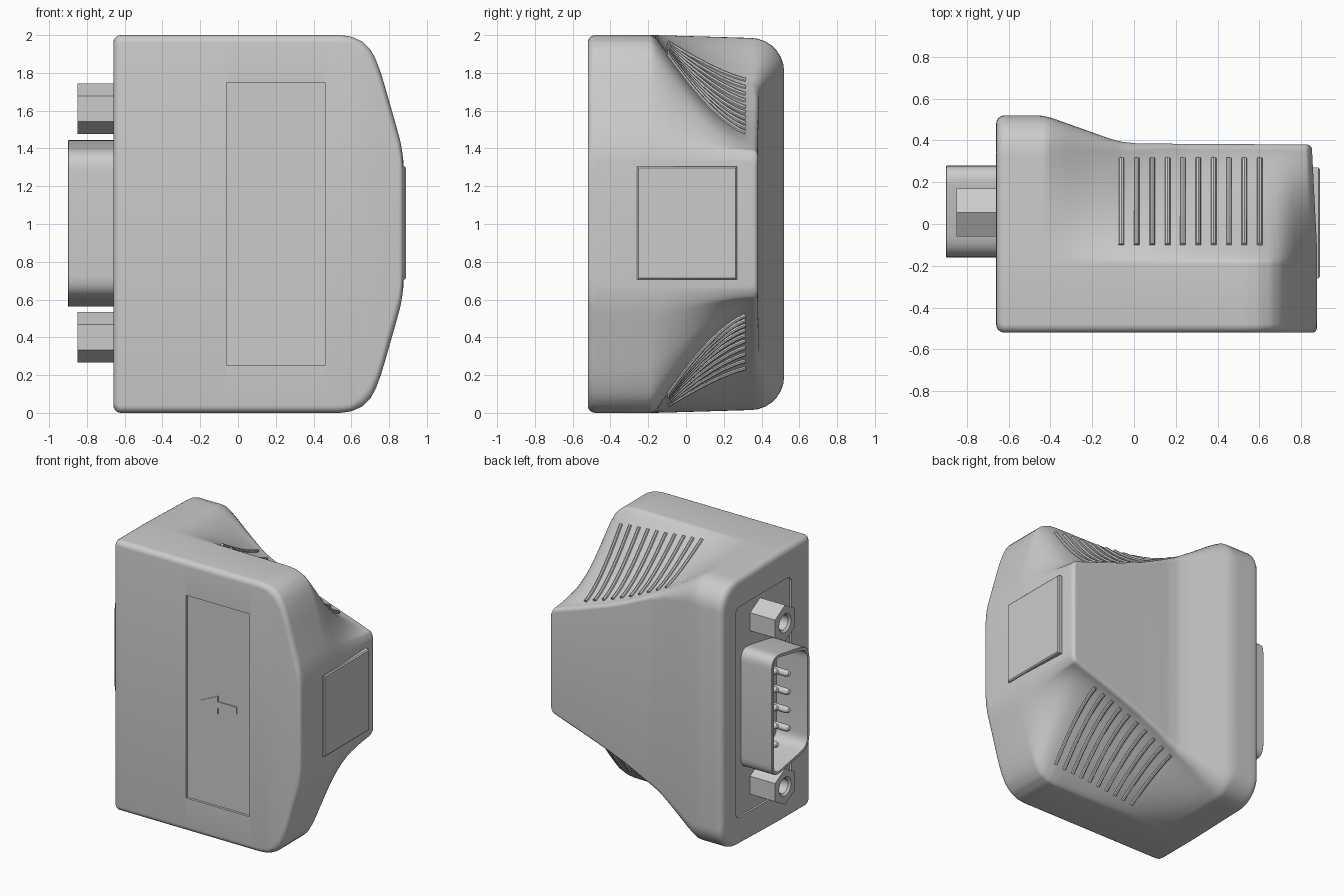
import bpy, bmesh
from math import pi, sin, cos, radians, hypot
from mathutils import Vector

old = bpy.data.objects.get("Cube")
if old:
    bpy.data.objects.remove(old, do_unlink=True)

grey = bpy.data.materials.new("light_grey")
grey.use_nodes = True
grey.diffuse_color = (0.6, 0.6, 0.6, 1)
grey.node_tree.nodes["Principled BSDF"].inputs["Base Color"].default_value = (0.6, 0.6, 0.6, 1)


def select(ob):
    bpy.ops.object.select_all(action='DESELECT')
    ob.select_set(True)
    bpy.context.view_layer.objects.active = ob


def shade(ob):
    select(ob)
    bpy.ops.object.shade_smooth_by_angle(angle=radians(32))


def loft(name, rings, caps=True, smooth=True):
    """Skin equal-length rings of points into one mesh object."""
    bm = bmesh.new()
    loops = [[bm.verts.new(p) for p in ring] for ring in rings]
    for a, b in zip(loops, loops[1:]):
        for i in range(len(a)):
            j = (i + 1) % len(a)
            bm.faces.new((a[i], a[j], b[j], b[i]))
    if caps:
        bm.faces.new(loops[0])
        bm.faces.new(loops[-1])
    bmesh.ops.recalc_face_normals(bm, faces=bm.faces)
    if caps and bm.calc_volume(signed=True) < 0:
        bmesh.ops.reverse_faces(bm, faces=bm.faces)
    mesh = bpy.data.meshes.new(name)
    bm.to_mesh(mesh)
    bm.free()
    mesh.materials.append(grey)
    ob = bpy.data.objects.new(name, mesh)
    bpy.context.collection.objects.link(ob)
    if smooth:
        shade(ob)
    return ob


def interp(x, keys):
    if x <= keys[0][0]:
        return keys[0][1]
    for (x0, v0), (x1, v1) in zip(keys, keys[1:]):
        if x <= x1:
            return v0 + (v1 - v0) * (x - x0) / (x1 - x0)
    return keys[-1][1]


def rounded(corners, r, n=6):
    """Round the corners of a 2D polygon with short curves."""
    out = []
    for i, c in enumerate(corners):
        c, p, q = Vector(c), Vector(corners[i - 1]), Vector(corners[(i + 1) % len(corners)])
        a, b = c + (p - c).normalized() * r, c + (q - c).normalized() * r
        for k in range(n + 1):
            t = k / n
            out.append(a * (1 - t) ** 2 + c * 2 * t * (1 - t) + b * t * t)
    return out


def rect(u0, u1, v0, v1):
    return [(u0, v0), (u1, v0), (u1, v1), (u0, v1)]


# Body outline along x: front shell and rear half heights, depth, rounding
PLATE = [(0.54, 1), (0.6, .992), (0.66, .965), (0.7, .925), (0.73, .87), (0.76, .79),
         (0.85, .475), (0.864, .42), (0.875, .36)]
REAR = [(-0.42, .985), (-0.34, .94), (-0.2, .845), (-0.06, .755), (0.1, .67), (0.25, .6),
        (0.42, .535), (0.61, .47), (0.75, .425), (0.85, .39), (0.875, .355)]
DEPTH = [(-0.45, .52), (-0.4, .51), (-0.12, .41), (-0.06, .393), (0.02, .385), (0.87, .38)]
CORNER = [(-0.45, .18), (-0.1, .06), (0.1, .03)]
POWER = [(-0.42, 1), (0, 1.4), (0.3, 1.55)]
FRONT_ROUND = [(0.6, .04), (0.8, .12)]
MID, RIM, R, END_R, SOFT = 1.0, -0.19, 0.04, 0.022, 0.06


def scoop(x, y):
    """Half height of the hollowed side at a given depth, with a softened rim."""
    hp, hb = interp(x, PLATE), interp(x, REAR)
    end = interp(x, DEPTH) - interp(x, CORNER)
    t = min(1, max(0, (y - RIM) / (end - RIM)))
    t = (hypot(t, SOFT) - SOFT) / (hypot(1, SOFT) - SOFT)
    return hb + (hp - hb) * max(0, 1 - t) ** interp(x, POWER)


def section(x, xpos, s):
    """Cross-section of the body, shrunk by s."""
    yb, rc, rz = interp(x, DEPTH), interp(x, CORNER), interp(x, FRONT_ROUND)
    hp, hb, y0 = interp(x, PLATE), interp(x, REAR), -0.52
    half = []
    for k in range(6):
        a = k / 5 * pi / 2
        half.append((y0 + s + R * (1 - cos(a)), hp - s - rz * (1 - sin(a))))
    for k in range(29):
        y = RIM + (yb - rc - RIM) * (k / 28) ** 1.4
        half.append((y, scoop(x, y) - s))
    for k in range(1, 8):
        a = k / 7 * pi / 2
        half.append((yb - s - rc + rc * sin(a), hb - s - rc + rc * cos(a)))
    pts = half + [(y, -z) for y, z in reversed(half)]
    lean = 0.028 * max(0, xpos)
    return [(xpos - lean * max(0, (y + .1) / .48), y, MID + z) for y, z in pts]


X0, X1, STEPS = -0.66, 0.875, 80
arc = [k / 4 * pi / 2 for k in range(5)]
rings = [section(X0, X0 + R * (1 - cos(a)), R * (1 - sin(a))) for a in arc]
for k in range(1, STEPS + 1):
    x = X0 + R + (X1 - END_R - X0 - R) * (1 - (1 - k / STEPS) ** 1.25)
    rings.append(section(x, x, 0))
for a in arc[1:]:
    x = X1 - END_R * (1 - sin(a))
    rings.append(section(x, x, END_R * (1 - cos(a))))
body = loft("body", rings, smooth=False)

# Shallow recesses for the front label and the connector panel
label_cut = loft("label_cutter", [[(u, y, v) for u, v in rect(-.06, .46, .25, 1.75)]
                                  for y in (-.6, -.502)], smooth=False)
panel_cut = loft("panel_cutter", [[(x, u, v) for u, v in rounded(rect(-.29, .36, .22, 1.78), .05)]
                                  for x in (-.75, -.645)], smooth=False)
for cutter in (label_cut, panel_cut):
    cutter.hide_render = True
    select(body)
    mod = body.modifiers.new("cut", 'BOOLEAN')
    mod.operation, mod.solver, mod.object = 'DIFFERENCE', 'EXACT', cutter
    bpy.ops.object.modifier_apply(modifier=mod.name)
    bpy.data.objects.remove(cutter, do_unlink=True)
shade(body)

# Direction arrow on the front
arrow = [(.05, 0), (.19, .065), (.19, .025), (.345, .025), (.345, -.025), (.19, -.025), (.19, -.065)]
loft("front_arrow", [[(u, y, MID + v) for u, v in arrow] for y in (-.498, -.509)], smooth=False)

# Raised pad on the narrow end
loft("end_pad", [[(x, u, v) for u, v in rect(-.26 + s, .27 - s, .705 + s, 1.305 - s)]
                 for x, s in ((.84, 0), (.882, 0), (.89, .008))], smooth=False)

# Grip ribs following both hollowed sides
for i in range(10):
    x = -0.06 + i * 0.0735
    for side, label in ((1, "upper"), (-1, "lower")):
        ys = [-0.1 + 0.415 * k / 14 for k in range(15)]
        path = [Vector((x, y, MID + side * (scoop(x, y) + .002))) for y in ys]
        tube = []
        for k, p in enumerate(path):
            t = (path[min(k + 1, 14)] - path[max(k - 1, 0)]).normalized()
            u = Vector((1, 0, 0))
            w = t.cross(u).normalized()
            tube.append([p + (u * cos(a) + w * sin(a)) * .013 for a in (j * pi / 4 for j in range(8))])
        loft(f"{label}_grip_rib_{i + 1}", tube)


# Connector shell: hollow tapered sleeve
def sleeve(s):
    return rounded([(.28 - s, -.455 + s), (.28 - s, .455 - s), (-.16 + s, .38 - s), (-.16 + s, -.38 + s)],
                   .1 - s)


loft("connector_shell", [[(x, u, MID + .003 + v) for u, v in sleeve(s)]
                         for x, s in ((-.63, 0), (-.897, 0), (-.9, .003), (-.9, .022), (-.63, .022))],
     caps=False)


def ring(x, y, z, r, sides=24):
    return [(x, y + r * sin(a), z + r * cos(a)) for a in (2 * pi * k / sides for k in range(sides))]


# Contact pins in two rows
for row, y, count in (("wide", .13, 5), ("narrow", -.01, 4)):
    for i in range(count):
        z = MID + .003 + (i - (count - 1) / 2) * .135
        loft(f"{row}_row_pin_{i + 1}", [ring(x, y, z, r, 12) for x, r in
                                        ((-.63, .024), (-.82, .024), (-.838, .017), (-.845, .006))])


# Hexagonal screw posts with round holes
def hexagon(x, y, z, apothem):
    out = []
    for k in range(24):
        a = 2 * pi * k / 24
        r = apothem / cos(a % (pi / 3) - pi / 6)
        out.append((x, y + r * sin(a), z + r * cos(a)))
    return out


for label, z in (("upper", 1.61), ("lower", .4)):
    loft(f"{label}_screw_post", [hexagon(-.63, .055, z, .116), hexagon(-.85, .055, z, .116),
                                 ring(-.85, .055, z, .07), ring(-.835, .055, z, .055),
                                 ring(-.7, .055, z, .055)])
